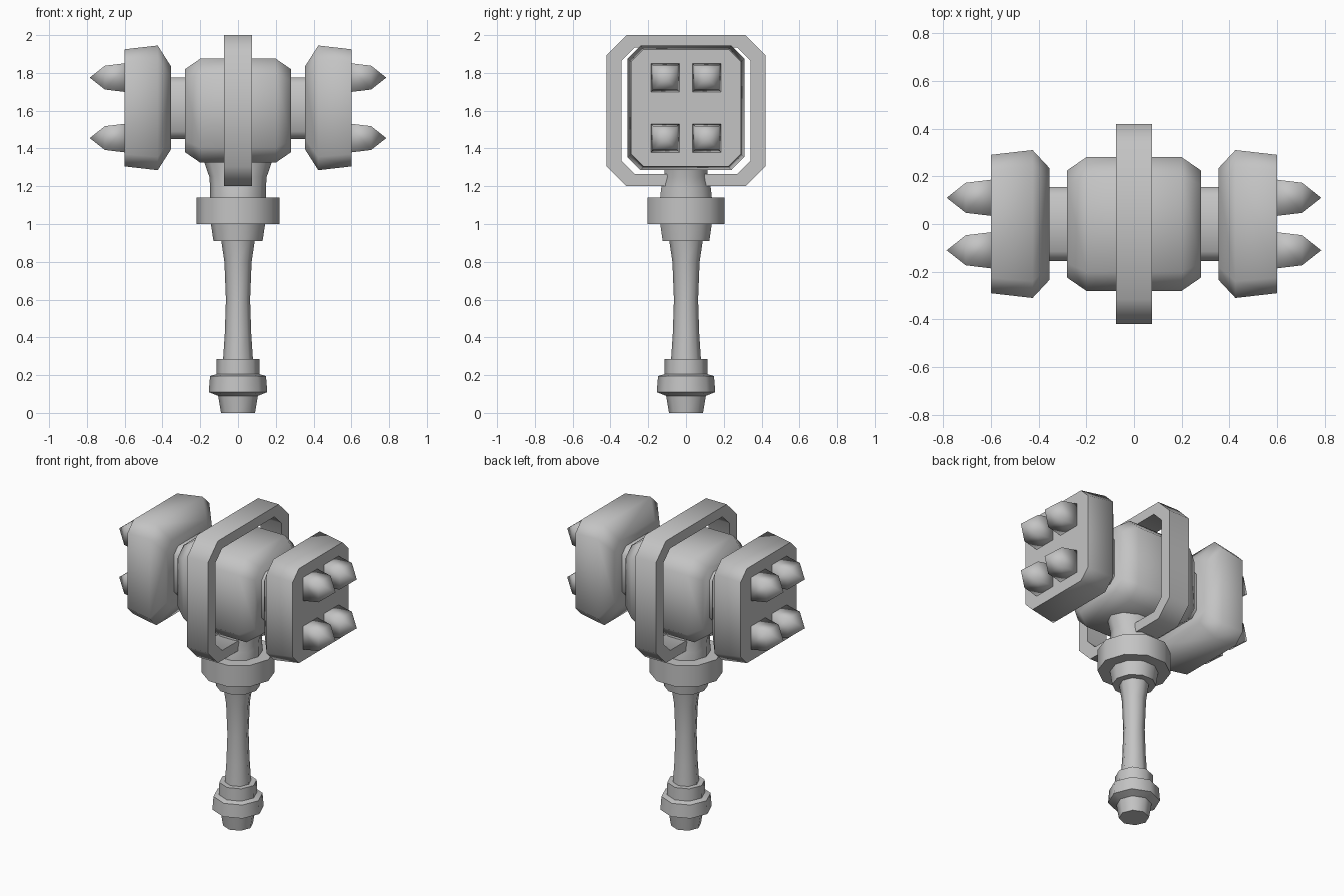
import bpy
import bmesh
from math import radians, pi, sin, cos

cube = bpy.data.objects.get("Cube")
if cube:
    bpy.data.objects.remove(cube, do_unlink=True)

GREY = (0.55, 0.55, 0.55, 1)
steel = bpy.data.materials.new("plain_grey")
steel.use_nodes = True
steel.diffuse_color = GREY
steel.node_tree.nodes["Principled BSDF"].inputs["Base Color"].default_value = GREY


def loft(name, rings, closed=False, smooth=55):
    """Skin equal-length rings of points; cap the ends unless closed."""
    bm = bmesh.new()
    loops = [[bm.verts.new(p) for p in ring] for ring in rings]
    n = len(loops[0])
    pairs = list(zip(loops, loops[1:]))
    if closed:
        pairs.append((loops[-1], loops[0]))
    else:
        bm.faces.new(loops[0])
        bm.faces.new(loops[-1])
    for a, b in pairs:
        for i in range(n):
            j = (i + 1) % n
            bm.faces.new((a[i], a[j], b[j], b[i]))
    bmesh.ops.remove_doubles(bm, verts=bm.verts, dist=0.0005)
    bmesh.ops.recalc_face_normals(bm, faces=bm.faces)
    mesh = bpy.data.meshes.new(name)
    bm.to_mesh(mesh)
    bm.free()
    mesh.materials.append(steel)
    obj = bpy.data.objects.new(name, mesh)
    bpy.context.collection.objects.link(obj)
    bpy.ops.object.select_all(action='DESELECT')
    obj.select_set(True)
    bpy.context.view_layer.objects.active = obj
    bpy.ops.object.shade_smooth_by_angle(angle=radians(smooth))
    return obj


def turned(name, profile, sides):
    """Stack of rings along z from (z, x radius, y radius)."""
    angles = [2 * pi * i / sides for i in range(sides)]
    return loft(name, [[(rx * cos(a), ry * sin(a), z) for a in angles]
                       for z, rx, ry in profile])


def octagon(hy, hz, c, zc):
    """Rectangle in the yz plane with its corners cut by c."""
    quarter = [(hy, hz - c), (hy - c, hz)]
    half = quarter + [(-y, z) for y, z in reversed(quarter)]
    return [(y, zc + z) for y, z in half + [(-y, -z) for y, z in half]]


def block(name, sections, zc):
    """Chamfered block along x from (x, half y, half z, corner cut)."""
    return loft(name, [[(x, y, z) for y, z in octagon(hy, hz, c, zc)]
                       for x, hy, hz, c in sections], smooth=65)


# Pommel, grip and collars
turned("pommel", [(0, .09, .09), (.09, .105, .105), (.11, .155, .155),
                  (.195, .148, .148), (.205, .115, .115), (.285, .113, .113)], 8)
turned("grip", [(.27, .08, .08), (.42, .07, .07), (.6, .064, .064),
                (.8, .072, .072), (.92, .09, .09)], 8)
turned("lower_collar", [(.91, .13, .13), (1.01, .145, .145)], 10)
turned("collar_ring", [(1, .22, .215), (1.14, .22, .215)], 10)
turned("head_socket", [(1.13, .147, .145), (1.19, .147, .138),
                       (1.25, .152, .12), (1.36, .19, .12)], 10)

# Hammer core and the axle through it
block("head_core", [(-.28, .225, .22, .06), (-.2, .28, .275, .08),
                    (.2, .28, .275, .08), (.28, .225, .22, .06)], 1.6)
block("axle", [(-.4, .155, .163, .04), (.4, .155, .163, .04)], 1.613)

# Striking heads with their four spikes
for side, label in ((1, "left"), (-1, "right")):
    block(label + "_striking_head",
          [(side * .355, .235, .22, .055), (side * .425, .31, .33, .07),
           (side * .6, .29, .31, .065)], 1.615)
    for y in (-.11, .11):
        for z in (1.455, 1.775):
            name = f"{label}_{'upper' if z > 1.6 else 'lower'}_{'back' if y > 0 else 'front'}_spike"
            loft(name, [[(side * x, y + a * r, z + b * r)
                         for a, b in ((1, 1), (-1, 1), (-1, -1), (1, -1))]
                        for x, r in ((.58, .078), (.705, .063), (.785, 0.0001))],
                 smooth=100)

# Guard loop around the core
outer = octagon(.42, .4, .105, 1.6)
inner = octagon(.342, .335, .07, 1.6)
loft("guard_loop", [[(-.075, *o), (.075, *o), (.075, *i), (-.075, *i)]
                    for o, i in zip(outer, inner)], closed=True, smooth=65)
